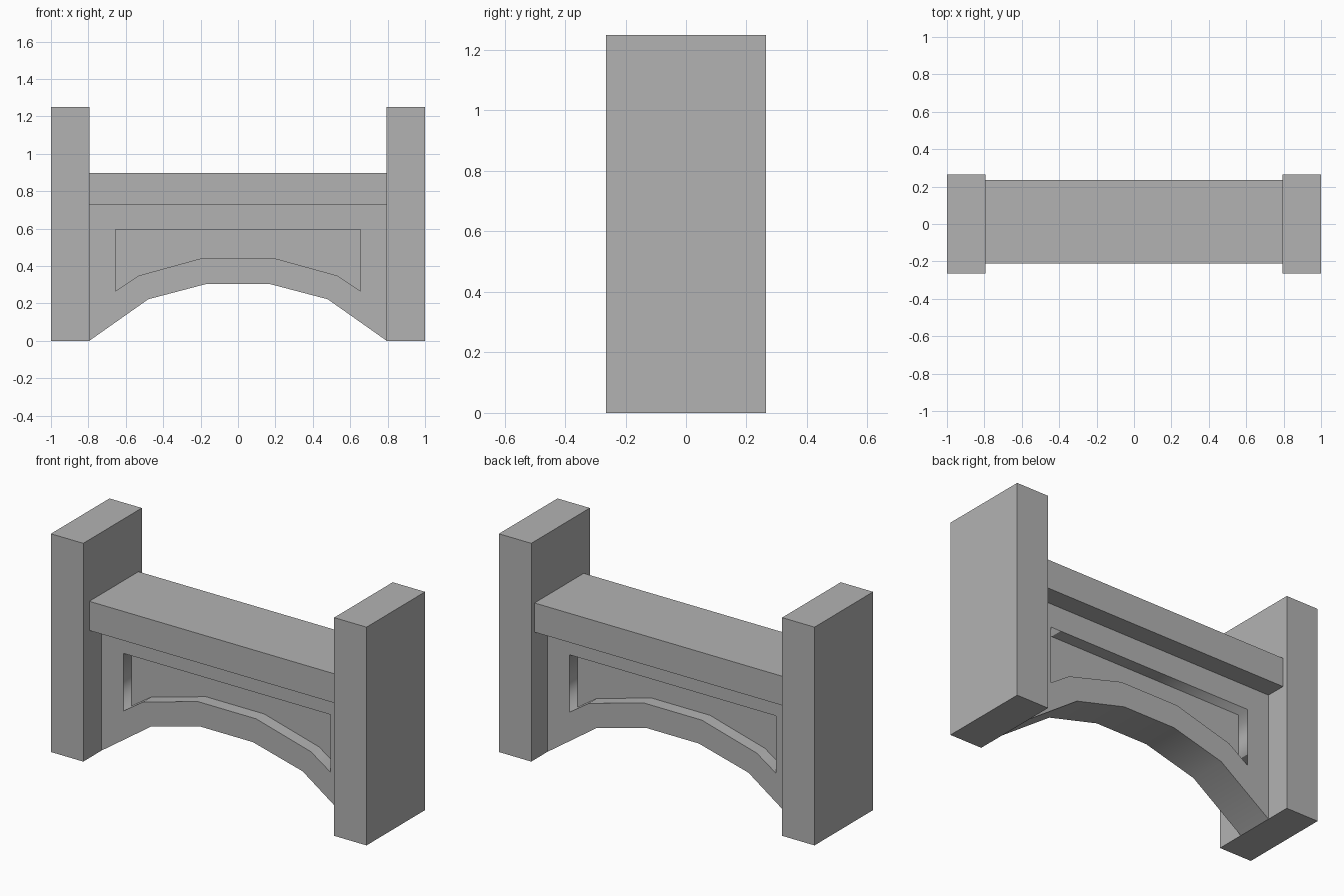
import bpy
import bmesh

cube = bpy.data.objects.get("Cube")
if cube:
    bpy.data.objects.remove(cube, do_unlink=True)

stone = bpy.data.materials.new("stone_grey")
stone.use_nodes = True
GREY = (0.45, 0.45, 0.45, 1)
stone.diffuse_color = GREY
stone.node_tree.nodes["Principled BSDF"].inputs["Base Color"].default_value = GREY


def add_object(name, bm):
    bmesh.ops.recalc_face_normals(bm, faces=bm.faces)
    mesh = bpy.data.meshes.new(name)
    bm.to_mesh(mesh)
    bm.free()
    mesh.materials.append(stone)
    obj = bpy.data.objects.new(name, mesh)
    bpy.context.collection.objects.link(obj)
    return obj


def box(name, low, high):
    bm = bmesh.new()
    bmesh.ops.create_cube(bm, size=1)
    for v in bm.verts:
        for i in range(3):
            v.co[i] = low[i] if v.co[i] < 0 else high[i]
    return add_object(name, bm)


def mirrored(half):
    """Close a right-hand outline with its mirror image."""
    return half + [(-x, z) for x, z in reversed(half)]


# End posts
INNER, DEPTH, HEIGHT = 0.795, 0.265, 1.25
box("left_post", (INNER, -DEPTH, 0), (1, DEPTH, HEIGHT))
box("right_post", (-1, -DEPTH, 0), (-INNER, DEPTH, HEIGHT))

# Top rail between the posts
RAIL_BOTTOM = 0.73
box("top_rail", (-INNER, -0.21, RAIL_BOTTOM), (INNER, 0.235, 0.897))

# Arched panel with a matching recess on both faces
outer = mirrored([(INNER, RAIL_BOTTOM), (INNER, 0), (0.48, 0.222), (0.165, 0.305)])
inner = mirrored([(0.655, 0.594), (0.655, 0.265), (0.533, 0.348), (0.185, 0.444)])
FRONT, BACK, RECESS = -0.1, 0.12, 0.073

bm = bmesh.new()


def ring(outline, y):
    return [bm.verts.new((x, y, z)) for x, z in outline]


def bridge(a, b):
    n = len(a)
    return [bm.faces.new((a[i], a[(i + 1) % n], b[(i + 1) % n], b[i])) for i in range(n)]


rims = []
for y, inward in ((FRONT, RECESS), (BACK, -RECESS)):
    rim, lip, floor = ring(outer, y), ring(inner, y), ring(inner, y + inward)
    bridge(rim, lip)
    for face in bridge(lip, floor):
        face.smooth = True
    bm.faces.new(floor)
    rims.append(rim)

# Outer walls: only the arch underside is smooth
for i, face in enumerate(bridge(*rims)):
    face.smooth = 1 <= i <= 5
for edge in bm.edges:
    edge.smooth = all(f.smooth for f in edge.link_faces)
add_object("arched_panel", bm)
